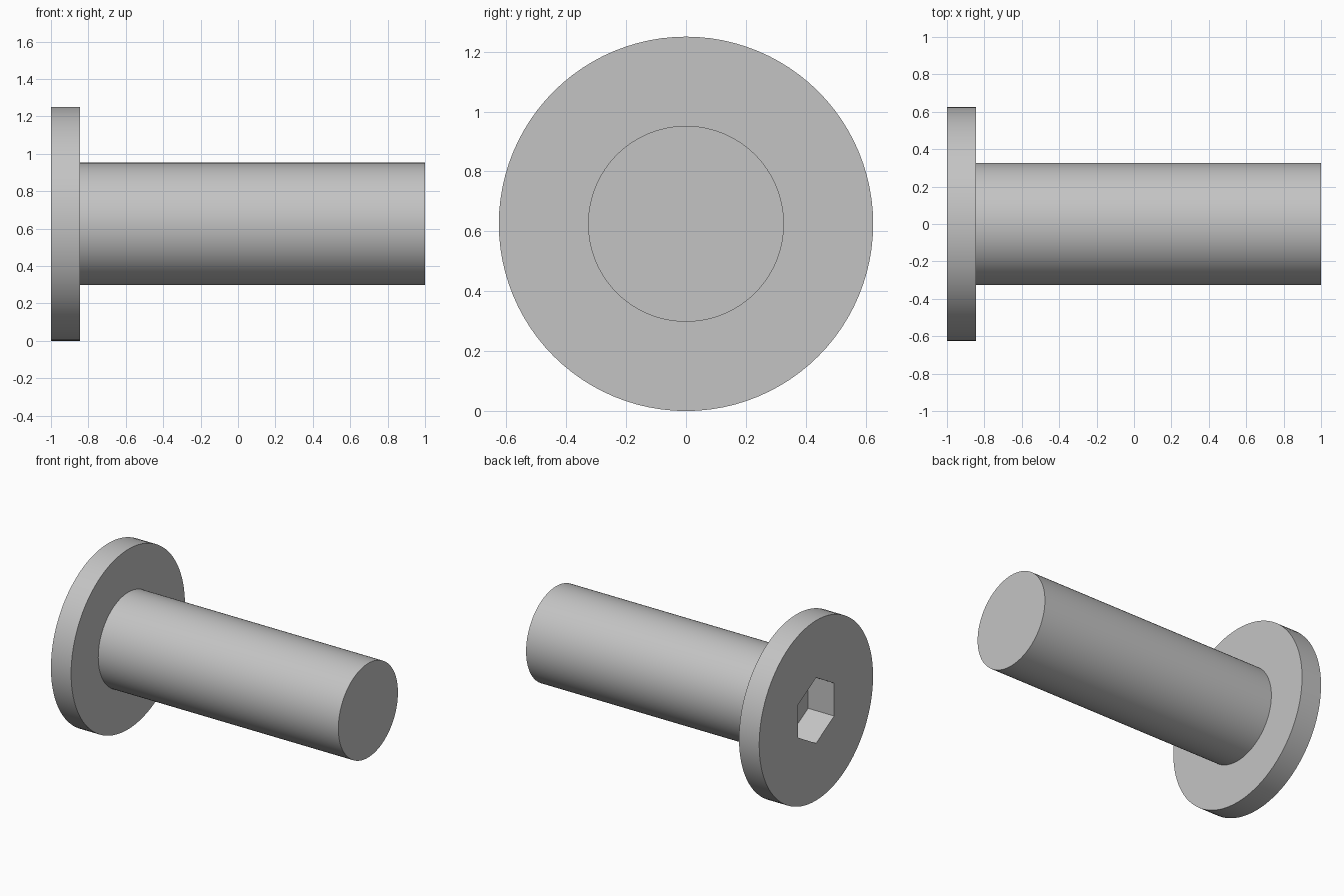
import bpy, bmesh
from math import sin, cos, tau

cube = bpy.data.objects.get("Cube")
if cube:
    bpy.data.objects.remove(cube, do_unlink=True)

AXIS_Z = 0.625
HEAD_R, SHAFT_R = 0.625, 0.327
HEAD_BACK = -0.845
SOCKET_R, SOCKET_DEPTH = 0.228, 0.2

grey = bpy.data.materials.new("plain_grey")
grey.use_nodes = True
colour = (0.55, 0.55, 0.55, 1)
grey.diffuse_color = colour
grey.node_tree.nodes["Principled BSDF"].inputs["Base Color"].default_value = colour


def loft(name, sides, profile):
    """Solid along x from (x, radius) rings, with the first corner at the top."""
    bm = bmesh.new()
    rings = [[bm.verts.new((x, r * sin(tau * i / sides), AXIS_Z + r * cos(tau * i / sides)))
              for i in range(sides)] for x, r in profile]
    for a, b in zip(rings, rings[1:]):
        for i in range(sides):
            j = (i + 1) % sides
            bm.faces.new((a[i], a[j], b[j], b[i]))
    bm.faces.new(rings[0])
    bm.faces.new(rings[-1])
    bmesh.ops.recalc_face_normals(bm, faces=bm.faces)
    mesh = bpy.data.meshes.new(name)
    bm.to_mesh(mesh)
    bm.free()
    mesh.materials.append(grey)
    obj = bpy.data.objects.new(name, mesh)
    bpy.context.collection.objects.link(obj)
    return obj


# Wide flat head and plain round shaft, turned as one piece
bolt = loft("bolt_head_and_shaft", 96, [(-1, HEAD_R), (HEAD_BACK, HEAD_R),
                                        (HEAD_BACK, SHAFT_R), (1, SHAFT_R)])

# Hexagonal key socket cut into the head
cutter = loft("hex_socket_cutter", 6, [(-1.1, SOCKET_R), (-1 + SOCKET_DEPTH, SOCKET_R)])
cutter.hide_render = True
cut = bolt.modifiers.new("hex_socket", 'BOOLEAN')
cut.operation = 'DIFFERENCE'
cut.solver = 'EXACT'
cut.object = cutter

bpy.ops.object.select_all(action='DESELECT')
bolt.select_set(True)
bpy.context.view_layer.objects.active = bolt
bpy.ops.object.modifier_apply(modifier=cut.name)
bpy.data.objects.remove(cutter, do_unlink=True)

# Smooth round walls, crisp rims
bpy.ops.object.shade_smooth_by_angle(angle=0.5)
